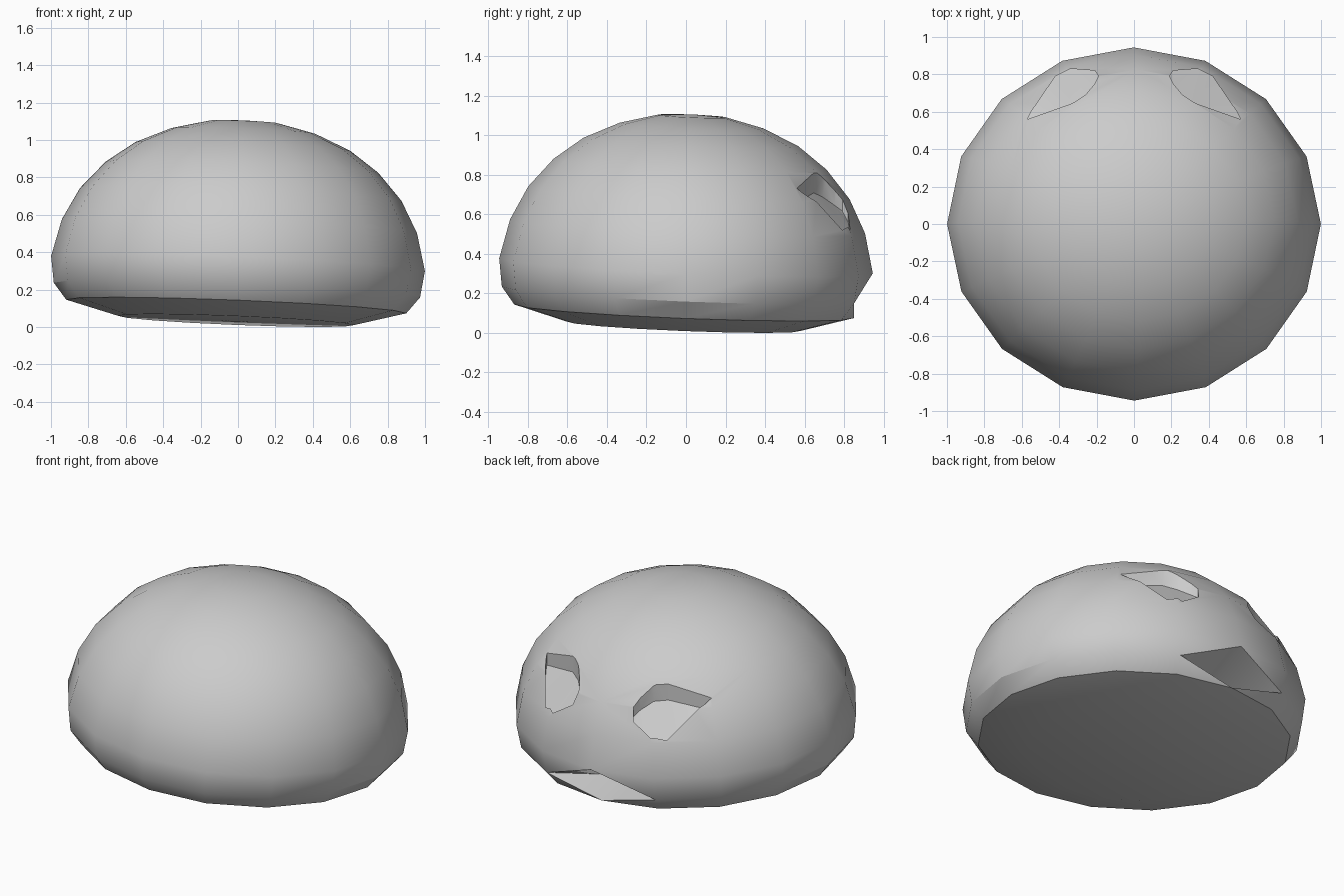
import bpy, bmesh, math
from mathutils import Matrix, Vector
from mathutils.bvhtree import BVHTree

if "Cube" in bpy.data.objects:
    bpy.data.objects.remove(bpy.data.objects["Cube"])

SIDES, RY, MID = 16, 0.945, 0.34
# (radius, height) from the underside to the crown
PROFILE = [(0.63, 0.035), (0.91, 0.11), (0.98, 0.198), (1.0, MID), (0.95, 0.54),
           (0.86, 0.71), (0.73, 0.855), (0.575, 0.967), (0.385, 1.05), (0.185, 1.098)]

# Dome body, revolved in rings
bm = bmesh.new()
rings = []
for r, z in PROFILE:
    rings.append([bm.verts.new((r * math.cos(2 * math.pi * i / SIDES),
                                r * RY * math.sin(2 * math.pi * i / SIDES), z))
                  for i in range(SIDES)])
crown = bm.verts.new((0, 0, 1.107))
base = bm.verts.new((0, 0, 0.03))
for i in range(SIDES):
    j = (i + 1) % SIDES
    for a, b in zip(rings, rings[1:]):
        bm.faces.new((a[i], a[j], b[j], b[i]))
    bm.faces.new((rings[-1][i], rings[-1][j], crown))
    bm.faces.new((rings[0][j], rings[0][i], base))

# Mouth: one rim point pushed inwards, quads split so it opens as a triangle
back = SIDES // 4
rings[2][back].co = (0, 0.6, 0.16)
for side in (back - 1, back + 1):
    bmesh.ops.connect_verts(bm, verts=[rings[3][back], rings[2][side]])
    bmesh.ops.connect_verts(bm, verts=[rings[1][back], rings[2][side]])

# Slight lean, then rest on the ground
lean = Matrix.Rotation(0.04, 4, 'Y') @ Matrix.Rotation(-0.04, 4, 'X')
bmesh.ops.transform(bm, matrix=Matrix.Translation((0, 0, MID)) @ lean
                    @ Matrix.Translation((0, 0, -MID)), verts=bm.verts)
low = min(v.co.z for v in bm.verts)
bmesh.ops.translate(bm, vec=(0, 0, -low), verts=bm.verts)
bmesh.ops.recalc_face_normals(bm, faces=bm.faces)
surface = BVHTree.FromBMesh(bm)
mesh = bpy.data.meshes.new("dome_body")
bm.to_mesh(mesh)
bm.free()
dome = bpy.data.objects.new("dome_body", mesh)
bpy.context.collection.objects.link(dome)

# Eye sockets: plan outline dropped onto the dome, deepest under the brow
EYE = [(0.57, 0.56), (0.55, 0.60), (0.42, 0.79), (0.34, 0.83), (0.21, 0.82),
       (0.19, 0.79), (0.21, 0.75), (0.26, 0.69), (0.33, 0.645)]


def eye_cutter(sign):
    cb = bmesh.new()
    top, bottom = [], []
    for x, y in EYE:
        z = surface.ray_cast(Vector((sign * x, y, 3)), Vector((0, 0, -1)))[0].z
        t = min(1, max(0, (0.95 - math.hypot(x, y / RY)) / 0.18))
        top.append(cb.verts.new((sign * x, y, z + 0.25)))
        bottom.append(cb.verts.new((sign * x, y, z - 0.015 - 0.085 * t)))
    n = len(EYE)
    cb.faces.new(top)
    cb.faces.new(bottom)
    for i in range(n):
        j = (i + 1) % n
        cb.faces.new((top[i], top[j], bottom[j], bottom[i]))
    bmesh.ops.recalc_face_normals(cb, faces=cb.faces)
    bmesh.ops.triangulate(cb, faces=cb.faces)
    me = bpy.data.meshes.new("eye_cutter")
    cb.to_mesh(me)
    cb.free()
    ob = bpy.data.objects.new("eye_cutter", me)
    bpy.context.collection.objects.link(ob)
    ob.hide_render = True
    return ob


bpy.context.view_layer.objects.active = dome
dome.select_set(True)
for sign in (-1, 1):
    cutter = eye_cutter(sign)
    mod = dome.modifiers.new("eye_socket", 'BOOLEAN')
    mod.operation = 'DIFFERENCE'
    mod.solver = 'EXACT'
    mod.object = cutter
    bpy.ops.object.modifier_apply(modifier=mod.name)
    bpy.data.objects.remove(cutter)

bpy.ops.object.shade_smooth_by_angle(angle=math.radians(30))
